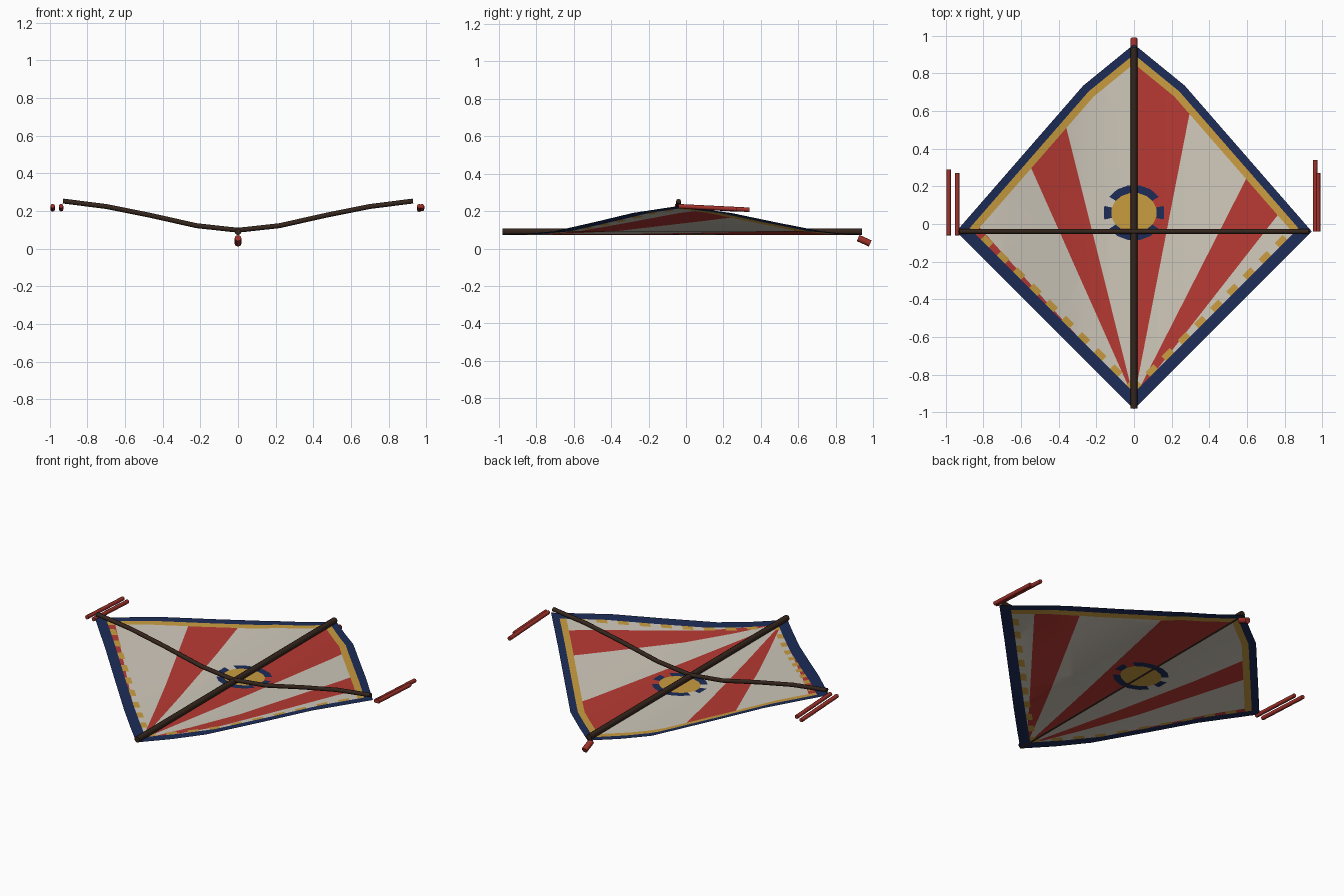
import bpy, bmesh, math
from mathutils import Vector

if "Cube" in bpy.data.objects:
    bpy.data.objects.remove(bpy.data.objects["Cube"])


def material(name, rgb):
    m = bpy.data.materials.new(name)
    m.diffuse_color = (*[(c / 255) ** 2.2 for c in rgb], 1)
    m.use_nodes = True
    m.node_tree.nodes["Principled BSDF"].inputs["Base Color"].default_value = m.diffuse_color
    return m


cream = material("cream", (206, 199, 185))
red = material("red", (182, 60, 54))
navy = material("navy", (34, 48, 88))
gold = material("gold", (200, 155, 66))
wood = material("dark_wood", (56, 42, 34))
cord = material("streamer_red", (158, 52, 46))
CREAM, RED, NAVY, GOLD = range(4)

# Outline (counter-clockwise) with each edge's border widths: navy, then gold
OUTLINE = [Vector(p) for p in ((0, -.985), (.945, -.04), (.27, .735), (0, .955), (-.27, .735), (-.945, -.04))]
LOWER = (0, 5)
BANDS = [(.062, .096) if i in LOWER else (.042, .08) for i in range(6)]
APEX = Vector((0, -.93))
RAYS = [-42, -24, -14, 0, 11, 27, 38]      # degrees from the spine, red and cream by turns
HUB = Vector((0, .06))
DASHES = 22
PROFILE = [(0, .075), (.14, .079), (.28, .092), (.5, .142), (.7, .19), (.95, .228)]


def edge_frame(i):
    a, b = OUTLINE[i], OUTLINE[(i + 1) % 6]
    d = (b - a).normalized()
    return a, d, Vector((-d.y, d.x)), (b - a).length


def sail_height(x):
    x = min(abs(x), .95)
    for (x0, z0), (x1, z1) in zip(PROFILE, PROFILE[1:]):
        if x <= x1:
            return z0 + (z1 - z0) * (x - x0) / (x1 - x0)
    return PROFILE[-1][1]


def cut(bm, point, normal, test=None):
    """Split the faces that pass the test along a vertical plane."""
    faces = [f for f in bm.faces if test is None or test(f.calc_center_median().xy)]
    geom = faces + list({e for f in faces for e in f.edges}) + list({v for f in faces for v in f.verts})
    bmesh.ops.bisect_plane(bm, geom=geom, dist=1e-5, plane_co=(*point, 0), plane_no=(*normal, 0))


def ellipse_sides(rx, ry, n=16):
    pts = [HUB + Vector((rx * math.cos(2 * math.pi * (k + .5) / n), ry * math.sin(2 * math.pi * (k + .5) / n)))
           for k in range(n)]
    return [(p, Vector(((q - p).y, -(q - p).x)).normalized()) for p, q in zip(pts, pts[1:] + pts[:1])]


def inside(c, sides):
    return all((c - p).dot(n) < 1e-5 for p, n in sides)


HUB_RING, HUB_DISC = ellipse_sides(.162, .148), ellipse_sides(.122, .106)


def lower_dash(c):
    """Cell number along a lower border, or None away from it."""
    for i in LOWER:
        a, d, n, length = edge_frame(i)
        if BANDS[i][0] < (c - a).dot(n) < BANDS[i][1]:
            t = (c - a).dot(d) / length
            return int((t if i == 0 else 1 - t) * DASHES)
    return None


def sail_colour(c):
    dist = [(c - edge_frame(i)[0]).dot(edge_frame(i)[2]) for i in range(6)]
    if any(d < b[0] for d, b in zip(dist, BANDS)):
        return NAVY
    if any(dist[i] < BANDS[i][1] for i in range(1, 5)):
        return GOLD
    dash = lower_dash(c)
    if dash is not None and dash % 2:
        return GOLD
    if inside(c, HUB_DISC):
        return GOLD
    if inside(c, HUB_RING):
        r = c - HUB
        if not 13 < math.degrees(math.atan2(abs(r.y), abs(r.x))) < 33:
            return NAVY
    r = c - APEX
    angle = math.degrees(math.atan2(r.x, r.y))
    # the outermost left ray is red, as is every second one after it
    return RED if sum(angle > a for a in RAYS) % 2 == 0 and angle < 38 else CREAM


# Sail: one flat sheet, cut along every colour line, then bowed
bm = bmesh.new()
bm.faces.new([bm.verts.new((*p, 0)) for p in OUTLINE])
for x, _ in PROFILE[:-1]:
    for s in ((1, -1) if x else (1,)):
        cut(bm, (s * x, 0), (1, 0))
for i in range(6):
    a, d, n, length = edge_frame(i)
    for w in BANDS[i]:
        cut(bm, a + n * w, n)
for ang in RAYS:
    t = math.radians(ang)
    cut(bm, APEX, (math.cos(t), -math.sin(t)))
for i in LOWER:
    a, d, n, length = edge_frame(i)
    for k in range(1, DASHES):
        cut(bm, a + d * length * k / DASHES, d,
            lambda c, a=a, n=n, i=i: BANDS[i][0] < (c - a).dot(n) < BANDS[i][1])
for sides in (HUB_RING, HUB_DISC):
    for k, (p, n) in enumerate(sides):
        cut(bm, p, n, lambda c: inside(c, sides[:k]) and (c - HUB).length < .6)
for ang in (13, 33, -13, -33):
    t = math.radians(ang)
    cut(bm, HUB, (-math.sin(t), math.cos(t)), lambda c: inside(c, HUB_RING) and not inside(c, HUB_DISC))
for f in bm.faces:
    f.material_index = sail_colour(f.calc_center_median().xy)
    f.smooth = True
bmesh.ops.triangulate(bm, faces=bm.faces[:])
for v in bm.verts:
    v.co.z = sail_height(v.co.x)
me = bpy.data.meshes.new("sail")
bm.to_mesh(me)
bm.free()
for m in (cream, red, navy, gold):
    me.materials.append(m)
bpy.context.collection.objects.link(bpy.data.objects.new("sail", me))


def rod(name, points, radius, mat):
    """Round rod along a path."""
    cu = bpy.data.curves.new(name, 'CURVE')
    cu.dimensions = '3D'
    cu.bevel_depth = radius
    cu.bevel_resolution = 2
    cu.use_fill_caps = True
    sp = cu.splines.new('POLY')
    sp.points.add(len(points) - 1)
    for p, co in zip(sp.points, points):
        p.co = (*co, 1)
    cu.materials.append(mat)
    bpy.context.collection.objects.link(bpy.data.objects.new(name, cu))


# Frame: straight spine and bowed cross spar
rod("spine", [(0, -.98, .09), (0, .94, .09)], .018, wood)
half = [(.22, .122), (.47, .178), (.7, .224), (.93, .253)]
bow = [(-x, z) for x, z in reversed(half)] + [(0, .098)] + half
rod("cross_spar", [(x, -.04, z) for x, z in bow], .013, wood)

# Streamers at the wing tips and the short tassel at the head
for name, x, y0, y1 in (("left_outer", -.985, -.06, .29), ("left_inner", -.94, -.06, .27),
                        ("right_inner", .963, -.04, .34), ("right_outer", .978, -.04, .27)):
    rod(name + "_streamer", [(x, y0, .226), (x, y1, .226 - .05 * (y1 - y0))], .012, cord)
rod("head_tassel", [(0, .92, .056), (0, .985, .027)], .018, cord)
